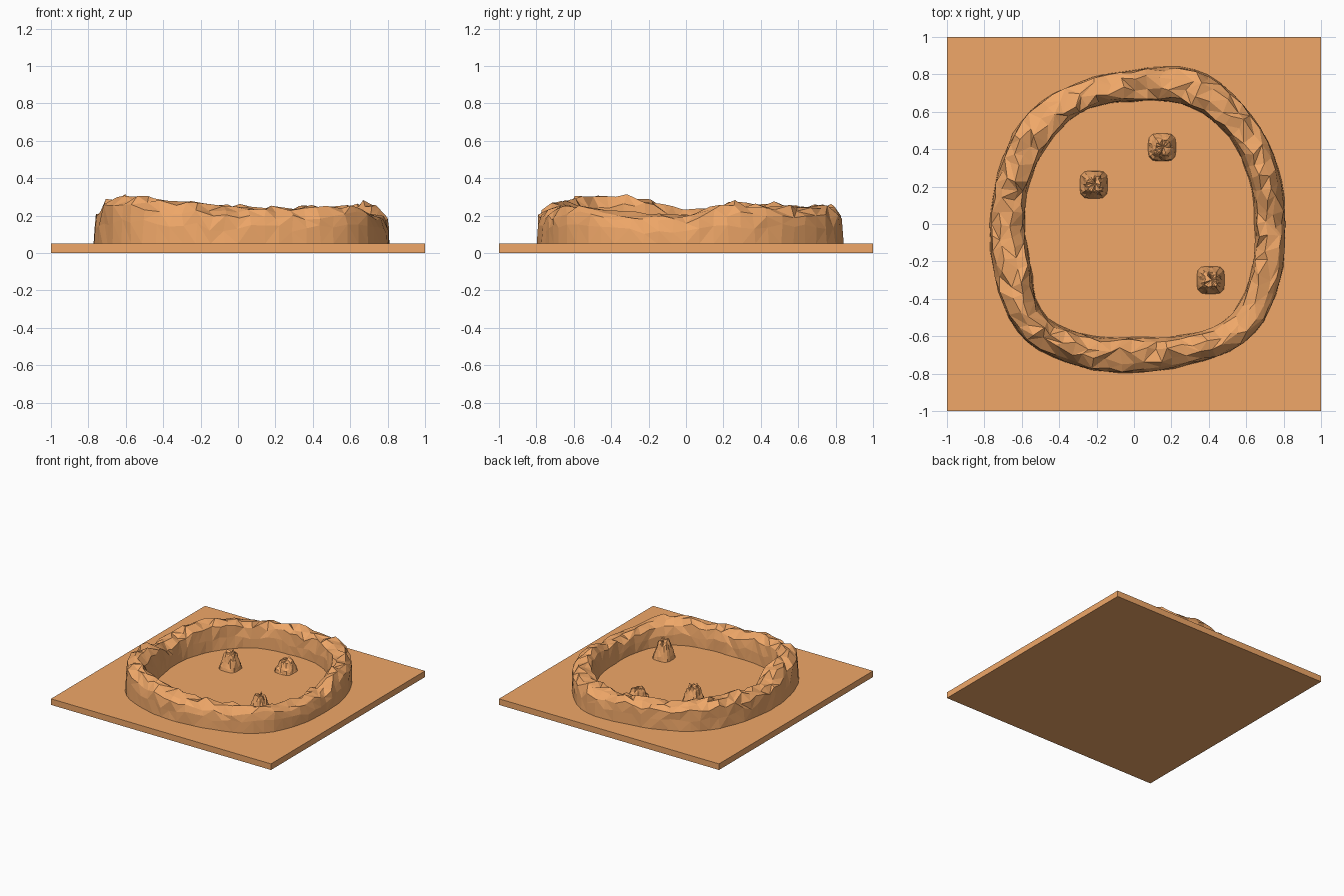
import bpy, bmesh, math, random

if "Cube" in bpy.data.objects:
    bpy.data.objects.remove(bpy.data.objects["Cube"])

random.seed(7)
BASE_TOP = 0.05

sand = bpy.data.materials.new("sandstone")
sand.diffuse_color = (0.87, 0.39, 0.14, 1)
sand.use_nodes = True
sand.node_tree.nodes["Principled BSDF"].inputs["Base Color"].default_value = sand.diffuse_color


def finish(name, bm):
    """Turn a bmesh into a flat shaded sandstone object."""
    bmesh.ops.recalc_face_normals(bm, faces=bm.faces)
    mesh = bpy.data.meshes.new(name)
    bm.to_mesh(mesh)
    bm.free()
    mesh.materials.append(sand)
    obj = bpy.data.objects.new(name, mesh)
    bpy.context.collection.objects.link(obj)
    return obj


def around(table, angle):
    """Smooth periodic lookup of values spaced evenly round a turn."""
    n = len(table)
    t = angle / math.tau * n
    i, f = int(t), t - int(t)
    a, b, c, d = (table[(i + k) % n] for k in (-1, 0, 1, 2))
    return b + 0.5 * f * (c - a + f * (2*a - 5*b + 4*c - d + f * (3*(b - c) + d - a)))


def jit(s):
    return random.uniform(-s, s)


# base plate
bm = bmesh.new()
bmesh.ops.create_cube(bm, size=1)
for v in bm.verts:
    v.co = (v.co.x * 2, v.co.y * 2, (v.co.z + 0.5) * BASE_TOP)
finish("base_plate", bm)

# crater wall: outer radius, inner radius and crest height every 22.5 degrees
OUTER = [.81, .83, .86, .89, .825, .815, .82, .78, .77, .80, .85, .82, .795, .81, .87, .84]
INNER = [.645, .66, .69, .69, .655, .66, .63, .60, .585, .595, .68, .64, .605, .645, .71, .675]
CREST = [.215, .265, .25, .245, .25, .25, .26, .255, .225, .295, .30, .27, .235, .235, .25, .205]
# profile: (fraction from outer to inner, fraction of height, side jitter, height jitter)
PROFILE = [(0, 0, .003, 0), (.02, .45, .005, .02), (.07, .78, .012, .022),
           (.30, .97, .018, .020), (.62, 1.0, .018, .022), (.90, .82, .010, .024),
           (.97, .45, .005, .02), (1.0, 0, .003, 0)]
SEGMENTS = 68
bm = bmesh.new()
rings = []
for s in range(SEGMENTS):
    a = math.tau * s / SEGMENTS
    ro, ri, top = (around(t, a) for t in (OUTER, INNER, CREST))
    section = []
    for frac, h, side, up in PROFILE:
        r = ro + (ri - ro) * frac + jit(side)
        b = a + jit(side * 1.6)
        z = BASE_TOP + (top - BASE_TOP) * h + jit(up)
        section.append(bm.verts.new((r * math.cos(b), r * math.sin(b), z)))
    rings.append(section)
for s in range(SEGMENTS):
    p, q = rings[s], rings[(s + 1) % SEGMENTS]
    for k in range(len(PROFILE)):
        m = (k + 1) % len(PROFILE)
        if random.random() < 0.5:
            bm.faces.new((p[k], q[k], q[m]))
            bm.faces.new((p[k], q[m], p[m]))
        else:
            bm.faces.new((p[k], q[k], p[m]))
            bm.faces.new((q[k], q[m], p[m]))
finish("crater_wall", bm)


def rock(name, x, y, height, top):
    """Tapered rock with a rounded square foot and a ragged tip."""
    bm = bmesh.new()
    n = 20
    levels = [(0, .074), (.2, .069), (.5, .055), (.78, .044), (.95, top)]
    loops = []
    for f, r in levels:
        loop = []
        for i in range(n):
            a = math.tau * i / n
            c, s = math.cos(a), math.sin(a)
            k = r / (c**4 + s**4) ** 0.25 + jit(.007 * f)
            z = BASE_TOP + height * f + (jit(.013) if f > .1 else 0)
            loop.append(bm.verts.new((x + k * c, y + k * s, z)))
        loops.append(loop)
    for lo, hi in zip(loops, loops[1:]):
        for i in range(n):
            j = (i + 1) % n
            bm.faces.new((lo[i], lo[j], hi[j], hi[i]))
    tip = bm.verts.new((x + jit(.01), y + jit(.01), BASE_TOP + height * .93))
    for i in range(n):
        bm.faces.new((loops[-1][i], loops[-1][(i + 1) % n], tip))
    bm.faces.new(loops[0][::-1])
    bmesh.ops.triangulate(bm, faces=bm.faces)
    finish(name, bm)


# three standing rocks inside the wall
rock("rock_back", .15, .41, .10, .030)
rock("rock_left", -.215, .21, .14, .034)
rock("rock_right", .41, -.30, .15, .032)
